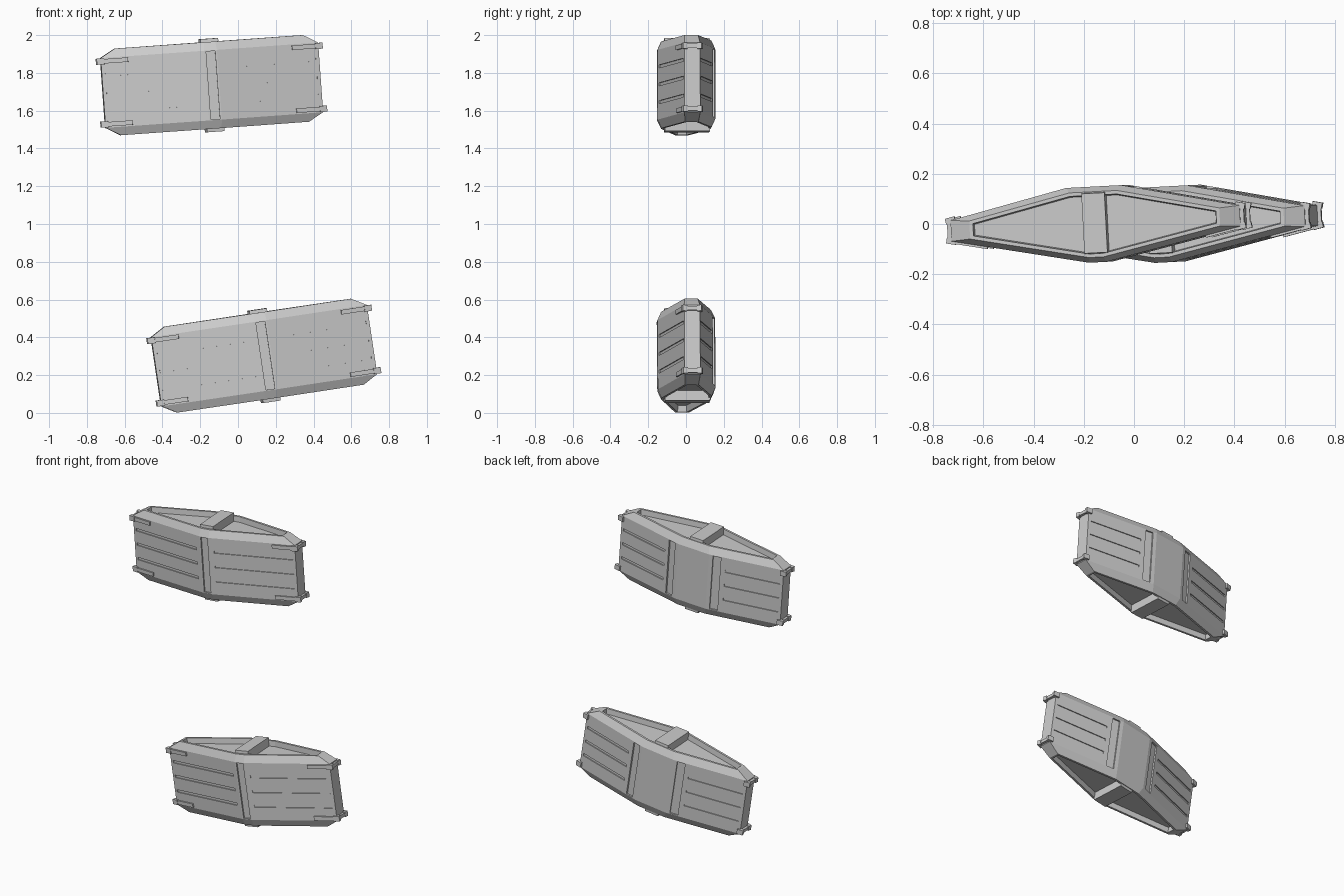
import bpy, bmesh
from math import atan2, radians
from mathutils import Vector, Matrix

if "Cube" in bpy.data.objects:
    bpy.data.objects.remove(bpy.data.objects["Cube"])

HZ, RIM_Z, SC = 0.185, 0.23, 0.865
A, B = (0.034, -0.152), (0.578, -0.038)      # front nose, front end corner
C, D = (0.578, 0.045), (0.11, 0.15)          # rear end corner, rear flat corner


def lerp(p, q, x):
    """Plan point on line p-q at the given x."""
    t = (x - p[0]) / (q[0] - p[0])
    return (x, p[1] + (q[1] - p[1]) * t)


def slab(bm, p, q, z, h, t):
    """Box running along plan segment p-q, centred on it."""
    p, q = Vector((*p, z)), Vector((*q, z))
    d = q - p
    m = (Matrix.Translation((p + q) / 2) @ Matrix.Rotation(atan2(d.y, d.x), 4, 'Z')
         @ Matrix.Diagonal((d.length, t, h, 1)))
    return bmesh.ops.create_cube(bm, size=1, matrix=m)['verts']


def flip(p, s):
    return (p[0] * s, p[1])


def make(name, bm, mat):
    bmesh.ops.recalc_face_normals(bm, faces=bm.faces)
    me = bpy.data.meshes.new(name)
    bm.to_mesh(me)
    bm.free()
    ob = bpy.data.objects.new(name, me)
    bpy.context.collection.objects.link(ob)
    ob.matrix_world = mat
    return ob


def shell(name, mat):
    # Long eight-sided prism with tapered rims and recessed caps
    bm = bmesh.new()
    plan = [A, B, C, D] + [flip(p, -1) for p in (D, C, B, A)]
    rings = []
    for z, k in ((-RIM_Z, SC), (-HZ, 1), (HZ, 1), (RIM_Z, SC)):
        rings.append([bm.verts.new((x * k, y * k, z)) for x, y in plan])
    n = len(plan)
    for r0, r1 in zip(rings, rings[1:]):
        for i in range(n):
            j = (i + 1) % n
            bm.faces.new((r0[i], r0[j], r1[j], r1[i]))
    caps = [bm.faces.new(rings[0][::-1]), bm.faces.new(rings[-1])]
    bm.normal_update()
    for f in caps:
        bmesh.ops.inset_region(bm, faces=[f], thickness=0.014, depth=0, use_even_offset=True)
        bmesh.ops.inset_region(bm, faces=[f], thickness=0.004, depth=-0.035, use_even_offset=True)
    body = make(name, bm, mat)

    # Cutters: side grooves, nose slot and rear slots
    bm = bmesh.new()
    slab(bm, (-0.024, A[1]), (0.024, A[1]), 0, 0.36, 0.02)
    for s in (1, -1):
        for z in (-0.095, 0, 0.095):
            slab(bm, flip(lerp(A, B, 0.062), s), flip(lerp(A, B, 0.56), s), z, 0.016, 0.012)
            slab(bm, flip(lerp(D, C, 0.215), s), flip(lerp(D, C, 0.56), s), z, 0.016, 0.012)
        slab(bm, flip(lerp(D, C, 0.135), s), flip(lerp(D, C, 0.185), s), 0, 0.36, 0.02)
    cut = make("groove_cutter", bm, mat)
    cut.hide_render = True
    mod = body.modifiers.new("grooves", 'BOOLEAN')
    mod.operation, mod.solver, mod.object = 'DIFFERENCE', 'EXACT', cut
    bpy.context.view_layer.update()
    bpy.context.view_layer.objects.active = body
    bpy.ops.object.modifier_apply(modifier=mod.name)
    bpy.data.objects.remove(cut)


def cross_bars(name, mat):
    # Bridge across the recess, top and bottom
    bm = bmesh.new()
    for s in (1, -1):
        vs = slab(bm, (-0.05, 0.005), (0.05, 0.005), s * 0.218, 0.058, 0.25)
        for v in vs:
            if abs(v.co.z) > 0.23:
                v.co.x *= 0.92
                v.co.y *= 0.95
    make(name, bm, mat)


def clips(name, mat):
    # Straps wrapped round each end at the four corners
    bm = bmesh.new()
    for s in (1, -1):
        for z in (-0.167, 0.167):
            slab(bm, flip(lerp(A, B, 0.435), s), flip(lerp(A, B, 0.585), s), z, 0.024, 0.018)
            slab(bm, flip(lerp(A, B, 0.56), s), flip(lerp(A, B, 0.598), s), z, 0.032, 0.024)
            slab(bm, (0.584 * s, B[1]), (0.584 * s, C[1]), z, 0.022, 0.018)
            slab(bm, flip(lerp(D, C, 0.56), s), flip(lerp(D, C, 0.598), s), z, 0.032, 0.024)
    make(name, bm, mat)


# Two tilted pods, one above the other
for tag, loc, pitch in (("upper", (-0.14, 0, 1.735), 4.1), ("lower", (0.137, 0, 0.303), 8.5)):
    mat = (Matrix.Translation(loc) @ Matrix.Rotation(radians(3), 4, 'Z')
           @ Matrix.Rotation(radians(-pitch), 4, 'Y'))
    shell(tag + "_pod_shell", mat)
    cross_bars(tag + "_cross_bars", mat)
    clips(tag + "_end_clips", mat)
